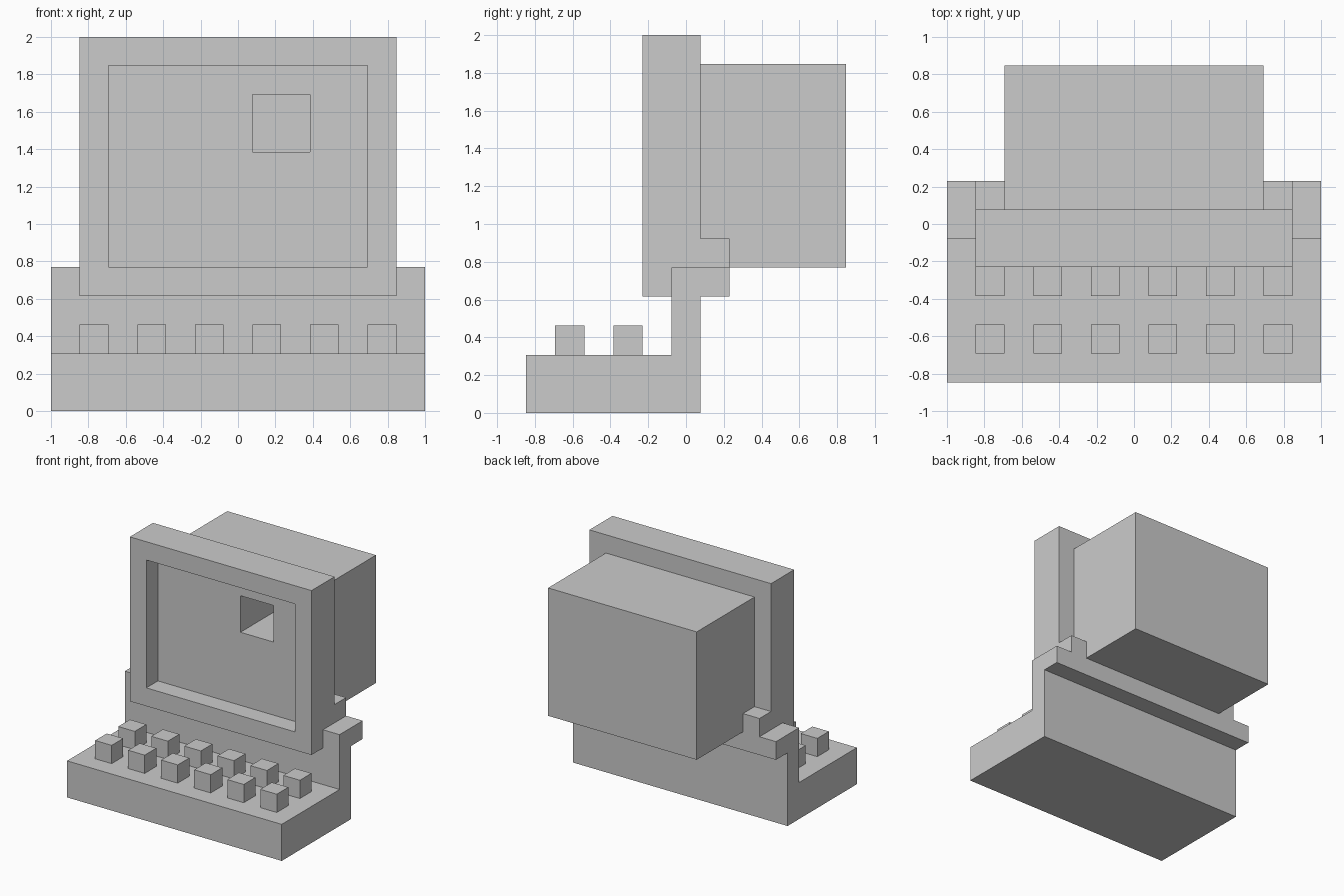
import bpy, bmesh
from mathutils import Vector

if "Cube" in bpy.data.objects:
    bpy.data.objects.remove(bpy.data.objects["Cube"])

U = 1 / 13  # block grid unit


def finish(name, bm):
    bmesh.ops.recalc_face_normals(bm, faces=bm.faces)
    mesh = bpy.data.meshes.new(name)
    bm.to_mesh(mesh)
    bm.free()
    ob = bpy.data.objects.new(name, mesh)
    bpy.context.collection.objects.link(ob)
    return ob


def box_bm(x0, x1, y0, y1, z0, z1):
    bm = bmesh.new()
    bmesh.ops.create_cube(bm, size=1)
    for v in bm.verts:
        v.co = Vector((x1 if v.co.x > 0 else x0,
                       y1 if v.co.y > 0 else y0,
                       z1 if v.co.z > 0 else z0)) * U
    return bm


def box(name, *dims):
    return finish(name, box_bm(*dims))


def inset_and_push(bm, side, inset, shift):
    """Inset the face on the front (-1) or back (1), then push it along y."""
    bm.normal_update()
    face = next(f for f in bm.faces if f.normal.y * side > 0.9)
    bmesh.ops.inset_region(bm, faces=[face], thickness=inset * U, use_even_offset=True)
    new = bmesh.ops.extrude_discrete_faces(bm, faces=[face])["faces"][0]
    bmesh.ops.translate(bm, verts=new.verts, vec=(0, shift * U, 0))


# Keyboard base, riser and rear ledge: one side profile extruded across x
profile = [(-11, 0), (1, 0), (1, 8), (3, 8), (3, 10), (-1, 10), (-1, 4), (-11, 4)]
bm = bmesh.new()
face = bm.faces.new([bm.verts.new((-1, y * U, z * U)) for y, z in profile])
ext = bmesh.ops.extrude_face_region(bm, geom=[face])["geom"]
bmesh.ops.translate(bm, vec=(2, 0, 0),
                    verts=[g for g in ext if isinstance(g, bmesh.types.BMVert)])
finish("keyboard_base", bm)

# Two rows of six keys
for row, y in enumerate((-9, -5)):
    for col in range(6):
        x = -11 + 4 * col
        box(f"key_{row + 1}_{col + 1}", x, x + 2, y, y + 2, 4, 6)

# Monitor: bezel with recessed screen in front and tube housing behind
bm = box_bm(-11, 11, -3, 1, 8, 26)
inset_and_push(bm, -1, 2, 2)
inset_and_push(bm, 1, 2, 10)
monitor = finish("monitor", bm)

# Square opening in the screen
cutter = box("screen_opening_cutter", 1, 5, -2, 8, 18, 22)
cutter.hide_render = True
mod = monitor.modifiers.new("screen_opening", 'BOOLEAN')
mod.operation = 'DIFFERENCE'
mod.solver = 'EXACT'
mod.object = cutter
bpy.context.view_layer.objects.active = monitor
bpy.ops.object.modifier_apply(modifier=mod.name)
bpy.data.objects.remove(cutter)

# Small brackets either side of the housing
for side, x in (("left", -11), ("right", 9)):
    box(f"bracket_{side}", x, x + 2, 1, 3, 10, 12)
